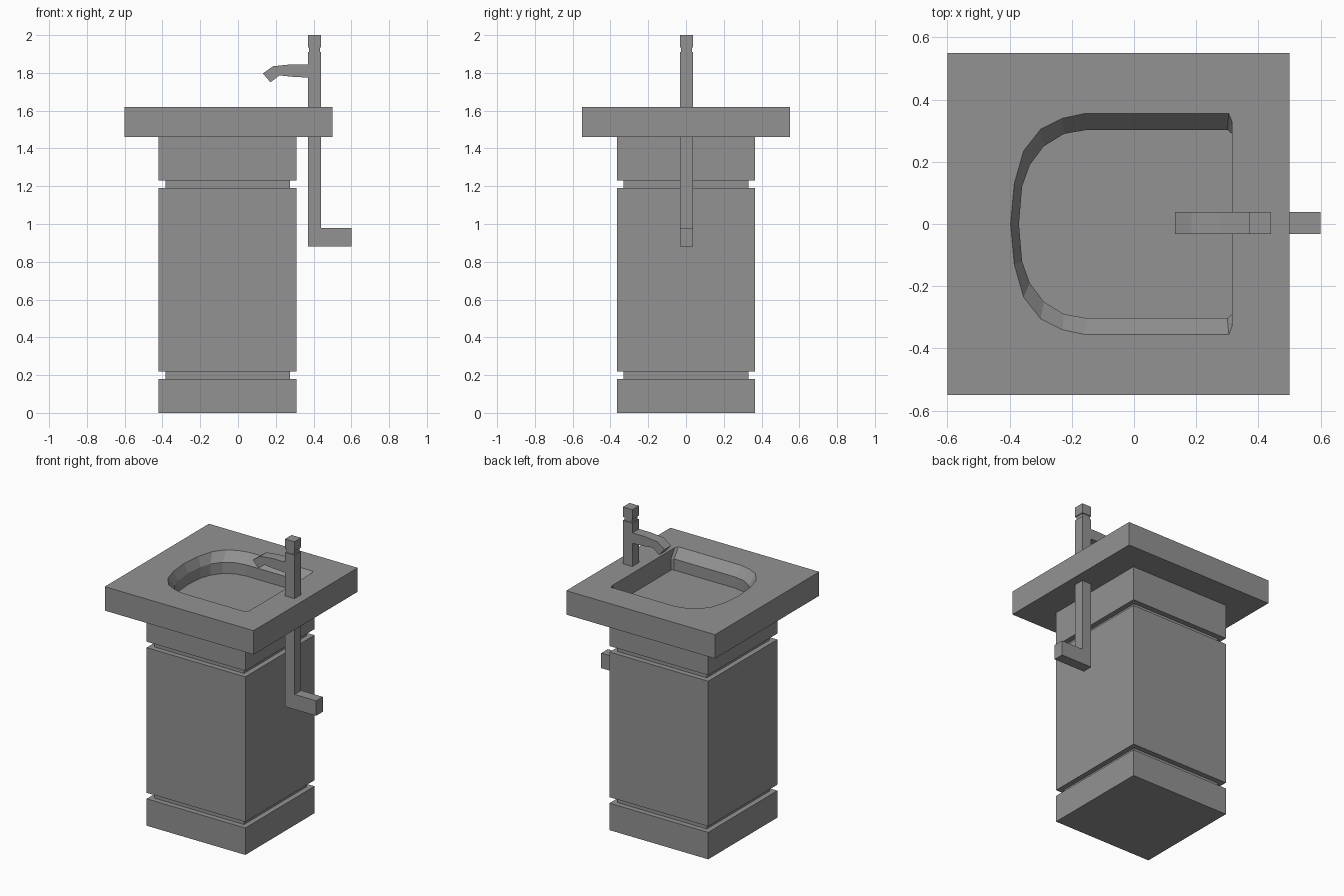
import bpy, bmesh

if "Cube" in bpy.data.objects:
    bpy.data.objects.remove(bpy.data.objects["Cube"])

stone = bpy.data.materials.new("plain grey")
stone.diffuse_color = (0.29, 0.29, 0.29, 1)
stone.use_nodes = True
stone.node_tree.nodes["Principled BSDF"].inputs["Base Color"].default_value = stone.diffuse_color


def finish(bm, name):
    bmesh.ops.recalc_face_normals(bm, faces=bm.faces[:])
    mesh = bpy.data.meshes.new(name)
    bm.to_mesh(mesh)
    bm.free()
    mesh.materials.append(stone)
    obj = bpy.data.objects.new(name, mesh)
    bpy.context.collection.objects.link(obj)
    return obj


def add_ring(bm, pts, z):
    return [bm.verts.new((x, y, z)) for x, y in pts]


def bridge(bm, a, b):
    n = len(a)
    for i in range(n):
        j = (i + 1) % n
        bm.faces.new((a[i], a[j], b[j], b[i]))


def rect(x0, x1, y0, y1, inset=0):
    x0, x1, y0, y1 = x0 + inset, x1 - inset, y0 + inset, y1 - inset
    return [(x0, y0), (x1, y0), (x1, y1), (x0, y1)]


def stacked(name, bounds, levels):
    """Square column from (height, inset) levels."""
    bm = bmesh.new()
    rings = [add_ring(bm, rect(*bounds, inset), z) for z, inset in levels]
    for a, b in zip(rings, rings[1:]):
        bridge(bm, a, b)
    bm.faces.new(rings[0])
    bm.faces.new(rings[-1])
    return finish(bm, name)


def side_profile(name, pts, y0, y1):
    """Extrude an xz outline across y."""
    bm = bmesh.new()
    a = [bm.verts.new((x, y0, z)) for x, z in pts]
    b = [bm.verts.new((x, y1, z)) for x, z in pts]
    bridge(bm, a, b)
    bm.faces.new(a)
    bm.faces.new(b)
    return finish(bm, name)


def mirrored(half):
    """Complete a half outline (last point on y = 0) to a closed loop."""
    return half + [(x, -y) for x, y in reversed(half[:-1])]


# Pedestal with two recessed grooves
G = 0.035
stacked("pedestal", (-0.42, 0.31, -0.365, 0.365),
        [(0, 0), (0.18, 0), (0.18, G), (0.22, G), (0.22, 0), (1.19, 0),
         (1.19, G), (1.23, G), (1.23, 0), (1.46, 0)])

# Sink slab with a D-shaped basin: sloped rim, then a steep wall
rim = mirrored([(0.315, 0.33), (0.305, 0.355), (-0.16, 0.355), (-0.23, 0.34),
                (-0.30, 0.305), (-0.355, 0.235), (-0.385, 0.13), (-0.397, 0)])
low = mirrored([(0.315, 0.29), (0.30, 0.303), (-0.15, 0.303), (-0.225, 0.29),
                (-0.29, 0.25), (-0.335, 0.19), (-0.36, 0.12), (-0.37, 0)])
bm = bmesh.new()
slab = rect(-0.6, 0.5, -0.55, 0.55)
bottom, top = add_ring(bm, slab, 1.46), add_ring(bm, slab, 1.62)
bridge(bm, bottom, top)
bm.faces.new(bottom)
r0, r1, r2 = add_ring(bm, rim, 1.62), add_ring(bm, low, 1.56), add_ring(bm, low, 1.485)
bridge(bm, r0, r1)
bridge(bm, r1, r2)
bm.faces.new(r2)
edges = [bm.edges.get((l[i], l[i - 1])) for l in (top, r0) for i in range(len(l))]
bmesh.ops.triangle_fill(bm, use_beauty=True, edges=edges, normal=(0, 0, 1))
finish(bm, "sink_slab")

# Tap post with a necked cap
stacked("tap_post", (0.37, 0.44, -0.032, 0.038),
        [(1.62, 0), (1.91, 0), (1.91, 0.006), (1.935, 0.006), (1.935, 0), (2.0, 0)])

# Bent spout
side_profile("tap_spout",
             [(0.37, 1.845), (0.28, 1.845), (0.185, 1.835), (0.132, 1.797),
              (0.172, 1.75), (0.22, 1.787), (0.28, 1.78), (0.37, 1.775)], -0.032, 0.038)

# Drain pipe bending outward
side_profile("drain_pipe",
             [(0.37, 1.46), (0.37, 0.88), (0.60, 0.88), (0.60, 0.98),
              (0.44, 0.98), (0.44, 1.46)], -0.032, 0.038)
